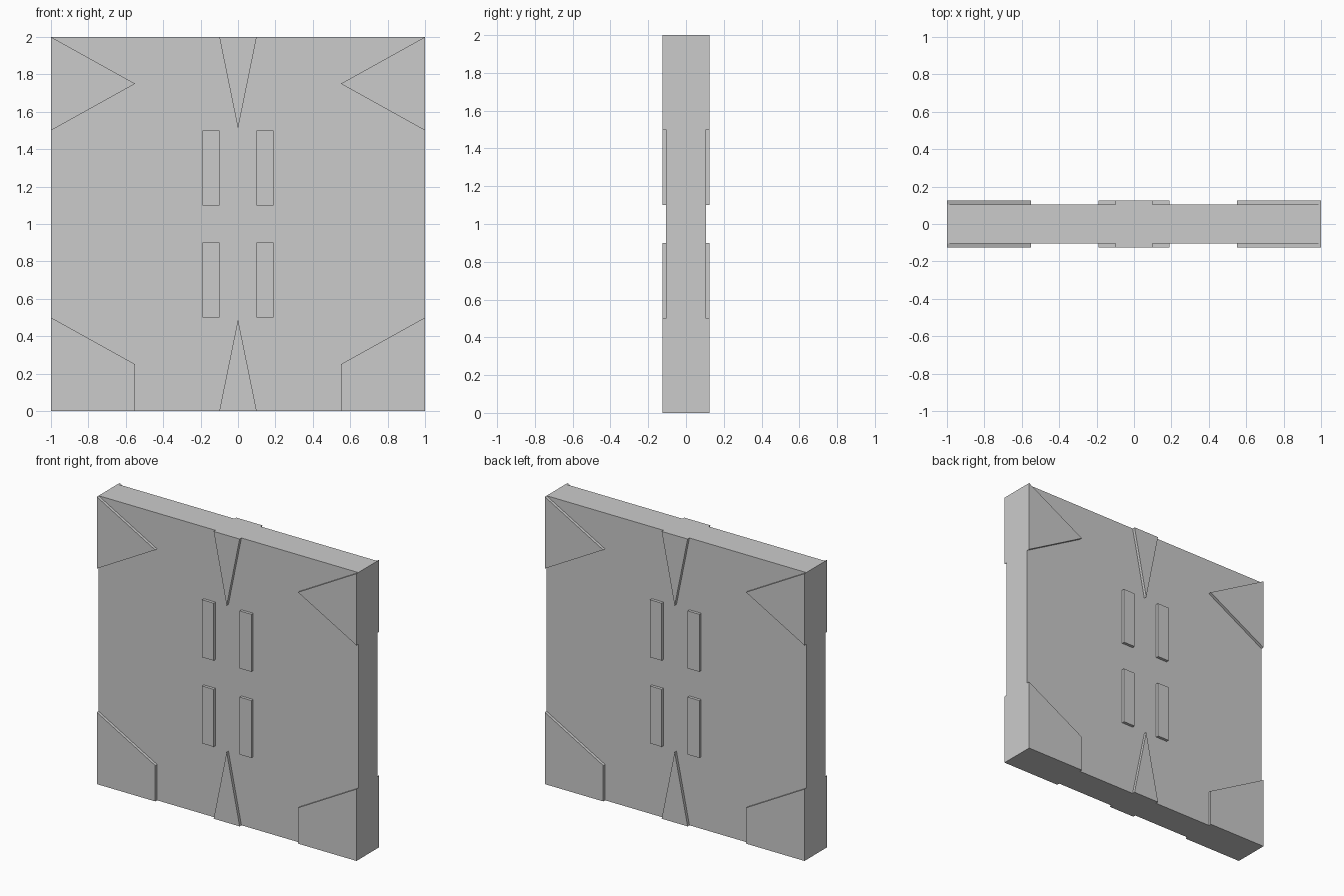
import bpy, bmesh

if "Cube" in bpy.data.objects:
    bpy.data.objects.remove(bpy.data.objects["Cube"])

CORE = 0.105   # half thickness of the slab
FACE = 0.125   # half thickness over the raised trim


def prism(name, outline, y0, y1, mirror=(False, False)):
    """Extrude an x/z outline from y0 to y1, optionally mirrored in x and y."""
    bm = bmesh.new()
    face = bm.faces.new([bm.verts.new((x, y0, z)) for x, z in outline])
    ext = bmesh.ops.extrude_face_region(bm, geom=[face], use_keep_orig=True)
    verts = [g for g in ext["geom"] if isinstance(g, bmesh.types.BMVert)]
    bmesh.ops.translate(bm, verts=verts, vec=(0, y1 - y0, 0))
    bmesh.ops.recalc_face_normals(bm, faces=bm.faces)
    mesh = bpy.data.meshes.new(name)
    bm.to_mesh(mesh)
    bm.free()
    obj = bpy.data.objects.new(name, mesh)
    bpy.context.collection.objects.link(obj)
    if any(mirror):
        mod = obj.modifiers.new("mirror", "MIRROR")
        mod.use_axis = (mirror[0], mirror[1], False)
        mod.use_mirror_merge = False
    return obj


def rect(x0, x1, z0, z1):
    return [(x0, z0), (x1, z0), (x1, z1), (x0, z1)]


# Main slab
prism("wall_slab", rect(-1, 1, 0, 2), -CORE, CORE)

# Raised corner plates, on both sides and both faces
both = (True, True)
prism("upper_corner_plate", [(1, 1.5), (1, 2), (0.55, 1.75)], -FACE, -CORE, both)
prism("lower_corner_plate", [(0.55, 0), (1, 0), (1, 0.5), (0.55, 0.25)], -FACE, -CORE, both)

# Centre wedges pointing inward from the top and bottom edges
faces = (False, True)
prism("upper_wedge", [(-0.1, 2), (0.1, 2), (0, 1.51)], -FACE, -CORE, faces)
prism("lower_wedge", [(-0.1, 0), (0.1, 0), (0, 0.49)], -FACE, -CORE, faces)

# Upright bars around the middle
for label, z in (("lower", 0.5), ("upper", 1.1)):
    prism(label + "_bar", rect(0.1, 0.19, z, z + 0.4), -FACE, -CORE, both)
